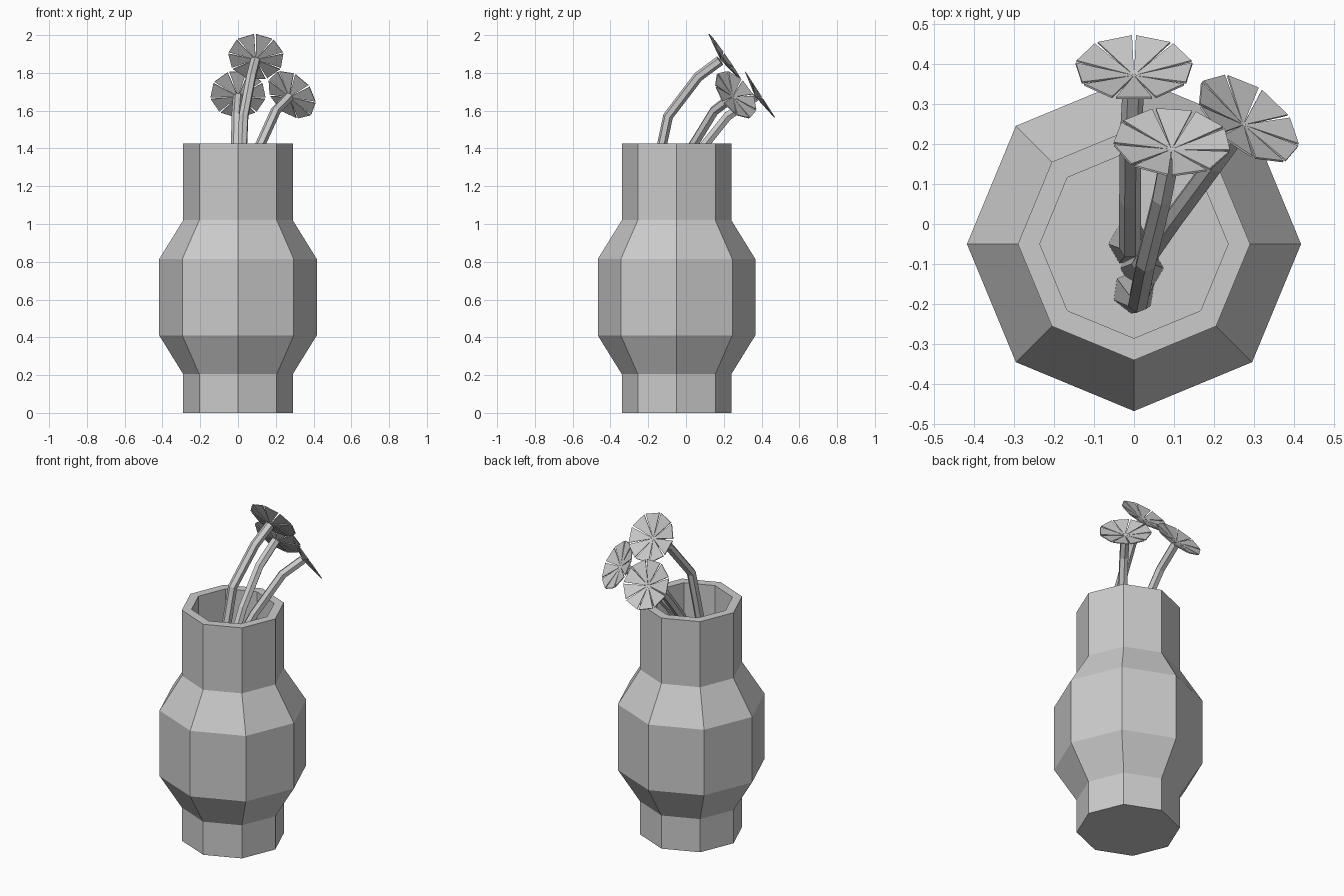
import bpy, bmesh
from math import sin, cos, pi
from mathutils import Vector

cube = bpy.data.objects.get("Cube")
if cube:
    bpy.data.objects.remove(cube, do_unlink=True)

grey = bpy.data.materials.new("light grey")
grey.use_nodes = True
COLOUR = (0.6, 0.6, 0.6, 1)
grey.diffuse_color = COLOUR
grey.node_tree.nodes["Principled BSDF"].inputs["Base Color"].default_value = COLOUR


def mesh_object(name, bm):
    mesh = bpy.data.meshes.new(name)
    bm.to_mesh(mesh)
    bm.free()
    mesh.materials.append(grey)
    obj = bpy.data.objects.new(name, mesh)
    bpy.context.collection.objects.link(obj)
    return obj


def vase(profile, centre_y, sides=8):
    """Octagonal lathe of (radius, height) pairs, closed at both ends."""
    bm = bmesh.new()
    rings = [[bm.verts.new((r * cos(2 * pi * i / sides),
                            centre_y + r * sin(2 * pi * i / sides), z))
              for i in range(sides)] for r, z in profile]
    for low, high in zip(rings, rings[1:]):
        for i in range(sides):
            j = (i + 1) % sides
            bm.faces.new((low[i], low[j], high[j], high[i]))
    bm.faces.new(rings[0])
    bm.faces.new(rings[-1])
    bmesh.ops.recalc_face_normals(bm, faces=bm.faces)
    return mesh_object("vase", bm)


def stem(name, points, radius=0.027):
    """Six-sided stalk with a flared foot."""
    curve = bpy.data.curves.new(name, "CURVE")
    curve.dimensions = "3D"
    curve.bevel_depth = radius
    curve.bevel_resolution = 1
    curve.use_fill_caps = True
    spline = curve.splines.new("POLY")
    spline.points.add(len(points) - 1)
    for i, (point, co) in enumerate(zip(spline.points, points)):
        point.co = (*co, 1)
        point.radius = 2 if i == 0 else 1
    spline.use_smooth = False
    curve.materials.append(grey)
    bpy.context.collection.objects.link(bpy.data.objects.new(name, curve))


def flower(name, centre, normal, turn=0, radius=0.147, petals=9):
    """Shallow cup of flat petals parted by narrow slits."""
    n = Vector(normal).normalized()
    side = n.cross(Vector((0, 0, 1))).normalized()
    up = side.cross(n)
    centre = Vector(centre)
    step = 2 * pi / petals
    slit = 0.035
    bm = bmesh.new()
    for i in range(petals):
        hub = bm.verts.new(centre - n * 0.025)
        tips = []
        for a in (i * step + slit, (i + 1) * step - slit):
            a += turn
            tips.append(bm.verts.new(centre + radius * (sin(a) * side + cos(a) * up)))
        bm.faces.new((hub, tips[1], tips[0]))
    obj = mesh_object(name, bm)
    thick = obj.modifiers.new("thickness", "SOLIDIFY")
    thick.thickness = 0.005
    thick.offset = 0


# Vase: outer wall, rim, then straight inner wall down to the floor
vase([(0.29, 0), (0.29, 0.205), (0.417, 0.41), (0.417, 0.815), (0.29, 1.02),
      (0.29, 1.425), (0.235, 1.425), (0.235, 0.1)], -0.05)

# Stems rise from the floor and arch toward the back
stem("tall_stem", [(0, -0.17, 0.1), (0.01, -0.195, 1.1), (0.03, -0.095, 1.57),
                   (0.07, 0.065, 1.78), (0.092, 0.18, 1.865)])
stem("middle_stem", [(-0.01, -0.05, 0.1), (-0.01, -0.06, 1.15), (-0.01, 0.06, 1.37),
                     (-0.008, 0.22, 1.57), (0, 0.367, 1.672)])
stem("left_stem", [(0.02, -0.11, 0.1), (0.02, -0.1, 1.15), (0.1, 0.015, 1.38),
                   (0.2, 0.15, 1.6), (0.27, 0.245, 1.672)])

# Flower heads
flower("tall_flower", (0.095, 0.205, 1.885), (0.05, 0.82, 0.57))
flower("middle_flower", (0, 0.39, 1.688), (0, 0.84, 0.54), pi / 9)
flower("left_flower", (0.285, 0.263, 1.685), (0.53, 0.68, 0.53), pi / 9 + 0.15)
